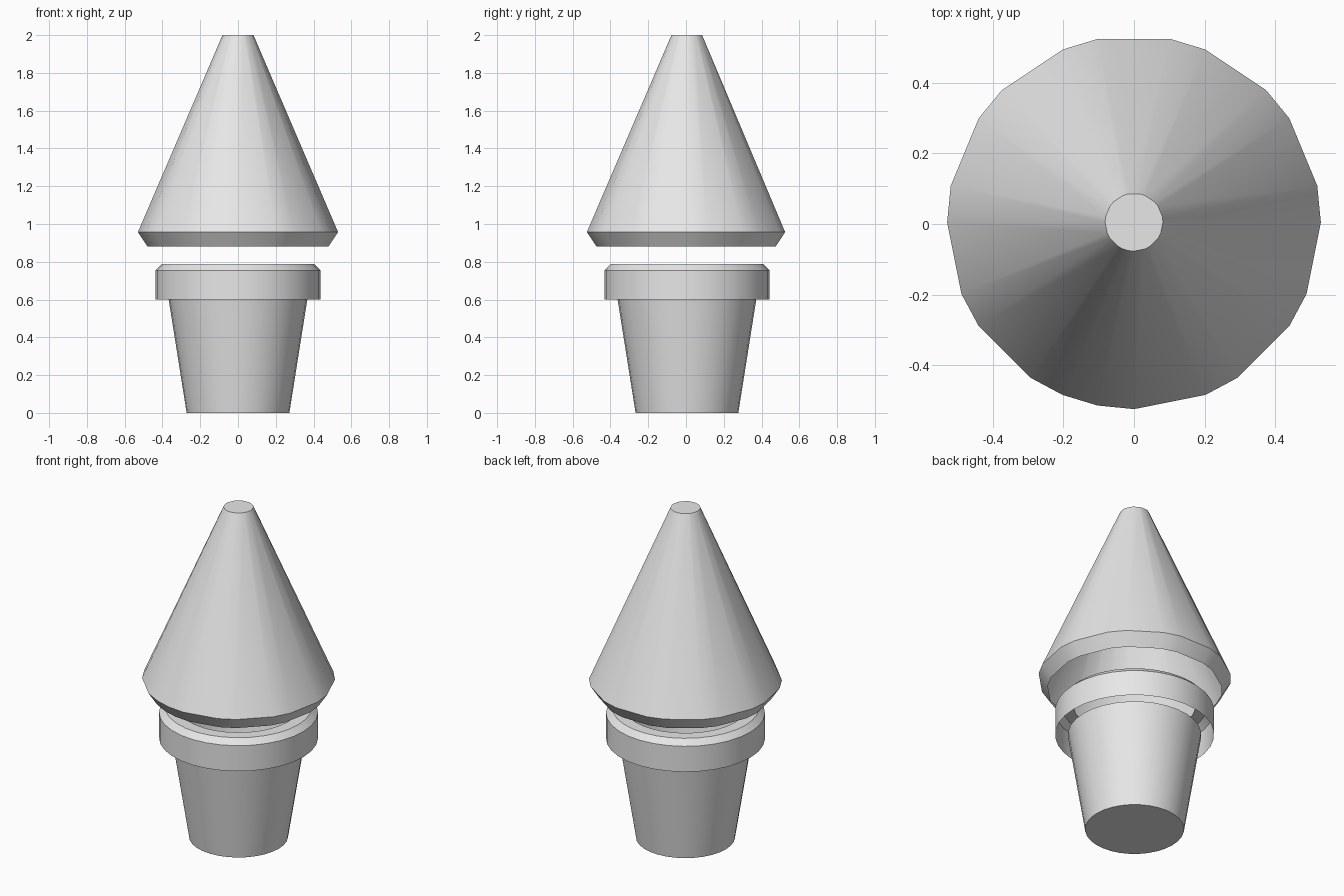
import bpy
import bmesh
from math import cos, sin, tau, radians

cube = bpy.data.objects.get("Cube")
if cube:
    bpy.data.objects.remove(cube, do_unlink=True)

SIDES = 32
CENTRE_Y = 0.005

grey = bpy.data.materials.new("light_grey")
grey.use_nodes = True
grey.diffuse_color = (0.8, 0.8, 0.8, 1)
grey.node_tree.nodes["Principled BSDF"].inputs["Base Color"].default_value = (0.8, 0.8, 0.8, 1)


def lathe(name, profile, steps, cap_start=False, cap_end=False):
    """Turn a (radius, height) profile, listed bottom to top, into an open shell."""
    bm = bmesh.new()
    rings = [[bm.verts.new((r * cos(tau * s / SIDES), r * sin(tau * s / SIDES) + CENTRE_Y, z))
              for s in steps] for r, z in profile]
    for low, high in zip(rings, rings[1:]):
        for i in range(len(steps)):
            j = (i + 1) % len(steps)
            bm.faces.new((low[i], low[j], high[j], high[i]))
    if cap_start:
        bm.faces.new(rings[0][::-1])
    if cap_end:
        bm.faces.new(rings[-1])
    mesh = bpy.data.meshes.new(name)
    bm.to_mesh(mesh)
    bm.free()
    mesh.materials.append(grey)
    obj = bpy.data.objects.new(name, mesh)
    bpy.context.collection.objects.link(obj)
    bpy.ops.object.select_all(action="DESELECT")
    obj.select_set(True)
    bpy.context.view_layer.objects.active = obj
    bpy.ops.object.shade_smooth_by_angle(angle=radians(30))
    return obj


full = list(range(SIDES))
# The foliage outline skips some corners, which makes it slightly irregular
skipped = {2, 5, 8, 11, 14, 17, 20, 25, 28, 31}
uneven = [s for s in full if s not in skipped]

# Tapered pot with a closed bottom and open top
lathe("pot", [(0.272, 0), (0.367, 0.6)], full, cap_start=True)

# Collar: open below, chamfered top edge and a flat ring with a hole
lathe("pot_collar", [(0.437, 0.6), (0.437, 0.755), (0.404, 0.788), (0.335, 0.788)], full)

# Hollow cone of foliage with an inward skirt and a blunt tip
lathe("foliage_cone", [(0.48, 0.882), (0.53, 0.957), (0.082, 2.0)], uneven, cap_end=True)
